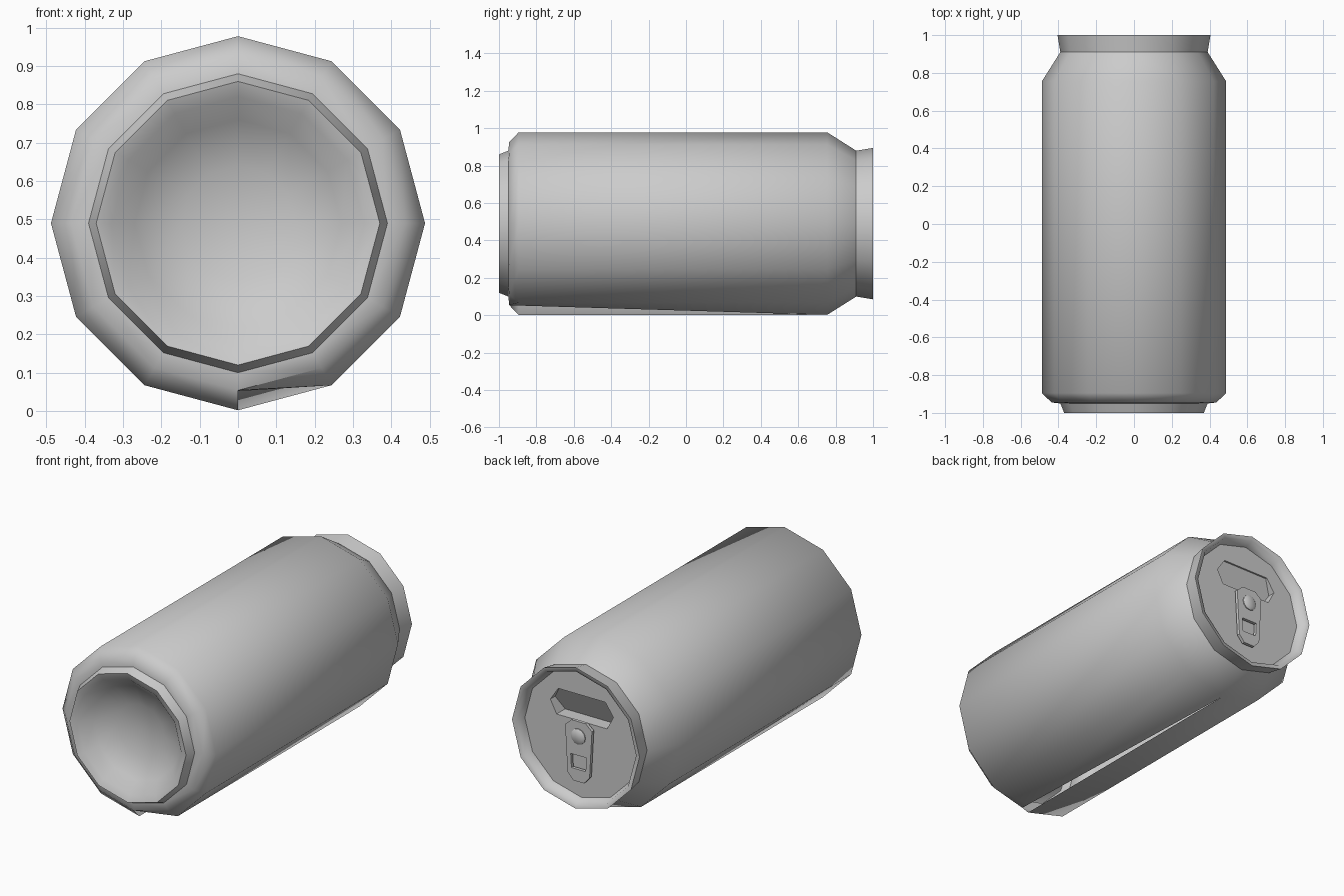
import bpy
import bmesh
from math import cos, sin, pi, radians
from mathutils import Vector

SIDES = 12
AXIS_Z = 0.49

if "Cube" in bpy.data.objects:
    bpy.data.objects.remove(bpy.data.objects["Cube"])

metal = bpy.data.materials.new("plain_grey_metal")
metal.use_nodes = True
GREY = (0.6, 0.6, 0.6, 1)
metal.diffuse_color = GREY
metal.node_tree.nodes["Principled BSDF"].inputs["Base Color"].default_value = GREY


def finish(bm, name, angle):
    """Turn a bmesh into a shaded object."""
    mesh = bpy.data.meshes.new(name)
    bm.to_mesh(mesh)
    bm.free()
    mesh.materials.append(metal)
    obj = bpy.data.objects.new(name, mesh)
    bpy.context.collection.objects.link(obj)
    bpy.ops.object.select_all(action="DESELECT")
    obj.select_set(True)
    bpy.context.view_layer.objects.active = obj
    if angle:
        bpy.ops.object.shade_smooth_by_angle(angle=radians(angle))
    return obj


def lathe(bm, profile, seam_row=None, seam_radius=0):
    """Revolve (y, radius) points about the can's axis, with the seam underneath."""
    rows = []
    for i, (y, r) in enumerate(profile):
        row = []
        for j in range(SIDES + 1):
            a = -pi / 2 + 2 * pi * j / SIDES
            rad = seam_radius if i == seam_row and j == 0 else r
            row.append(bm.verts.new((rad * cos(a), y, AXIS_Z + rad * sin(a))))
        rows.append(row)
    for low, high in zip(rows, rows[1:]):
        for j in range(SIDES):
            bm.faces.new((low[j], high[j], high[j + 1], low[j + 1]))
    bmesh.ops.remove_doubles(bm, verts=bm.verts, dist=0.0001)


def loop(bm, points, y):
    """Closed ring of edges from (x, z) points measured from the axis."""
    verts = [bm.verts.new((x, y, AXIS_Z + z)) for x, z in points]
    edges = [bm.edges.new((v, verts[i - 1])) for i, v in enumerate(verts)]
    return verts, edges


def fill(bm, edges):
    """Fill rings, leaving inner rings as holes, facing the back."""
    bmesh.ops.triangle_fill(bm, edges=edges, use_beauty=True, normal=Vector((0, 1, 0)))
    for f in bm.faces:
        f.normal_update()
        if f.normal.y < 0:
            f.normal_flip()


def mirrored(half):
    return half + [(-x, z) for x, z in reversed(half)]


# Can body: hollow base, chamfer, wall, shoulder, neck; the seam gapes at the front
bm = bmesh.new()
lathe(bm, [(-0.86, 0), (-0.88, 0.15), (-0.925, 0.27), (-0.985, 0.33),
           (-1, 0.37), (-0.95, 0.39), (-0.945, 0.436), (-0.895, 0.488),
           (0.755, 0.488), (0.91, 0.39)], seam_row=7, seam_radius=0.438)
finish(bm, "can_body", 55)

# Rolled rim around the lid
bm = bmesh.new()
lathe(bm, [(0.91, 0.39), (1, 0.405), (0.995, 0.38), (0.945, 0.362)])
finish(bm, "lid_rim", 100)

# Lid with a sunken drinking flap, deeper at its lower edge
LID_Y = 0.945
bm = bmesh.new()
ring = [(0.362 * cos(2 * pi * i / SIDES), 0.362 * sin(2 * pi * i / SIDES))
        for i in range(SIDES)]
_, outer = loop(bm, ring, LID_Y)
opening = mirrored([(0.15, 0.225), (0.2, 0.15), (0.16, 0.075)])
mouth, inner = loop(bm, opening, LID_Y)
fill(bm, outer + inner)
floor = []
for v in mouth:
    depth = 0.01 + (AXIS_Z + 0.225 - v.co.z) * 0.45
    floor.append(bm.verts.new(v.co - Vector((0, depth, 0))))
for i in range(len(mouth)):
    bm.faces.new((mouth[i], mouth[i - 1], floor[i - 1], floor[i]))
bm.faces.new(floor)
bmesh.ops.recalc_face_normals(bm, faces=bm.faces)
if max(bm.faces, key=lambda f: f.calc_center_median().y).normal.y < 0:
    bmesh.ops.reverse_faces(bm, faces=bm.faces)
finish(bm, "lid", 0)

# Pull tab with a finger hole
bm = bmesh.new()
_, edge = loop(bm, mirrored([(0.045, 0.085), (0.085, 0.05), (0.07, -0.22), (0.035, -0.26)]), 0.975)
_, hole = loop(bm, mirrored([(0.05, -0.11), (0.045, -0.19)]), 0.975)
fill(bm, edge + hole)
tab = finish(bm, "pull_tab", 0)
thick = tab.modifiers.new("thickness", "SOLIDIFY")
thick.thickness = 0.018
thick.offset = -1

# Rivet holding the tab to the lid
bm = bmesh.new()
lathe(bm, [(LID_Y, 0.045), (0.98, 0.045), (0.99, 0.03), (0.99, 0)])
finish(bm, "tab_rivet", 40)
